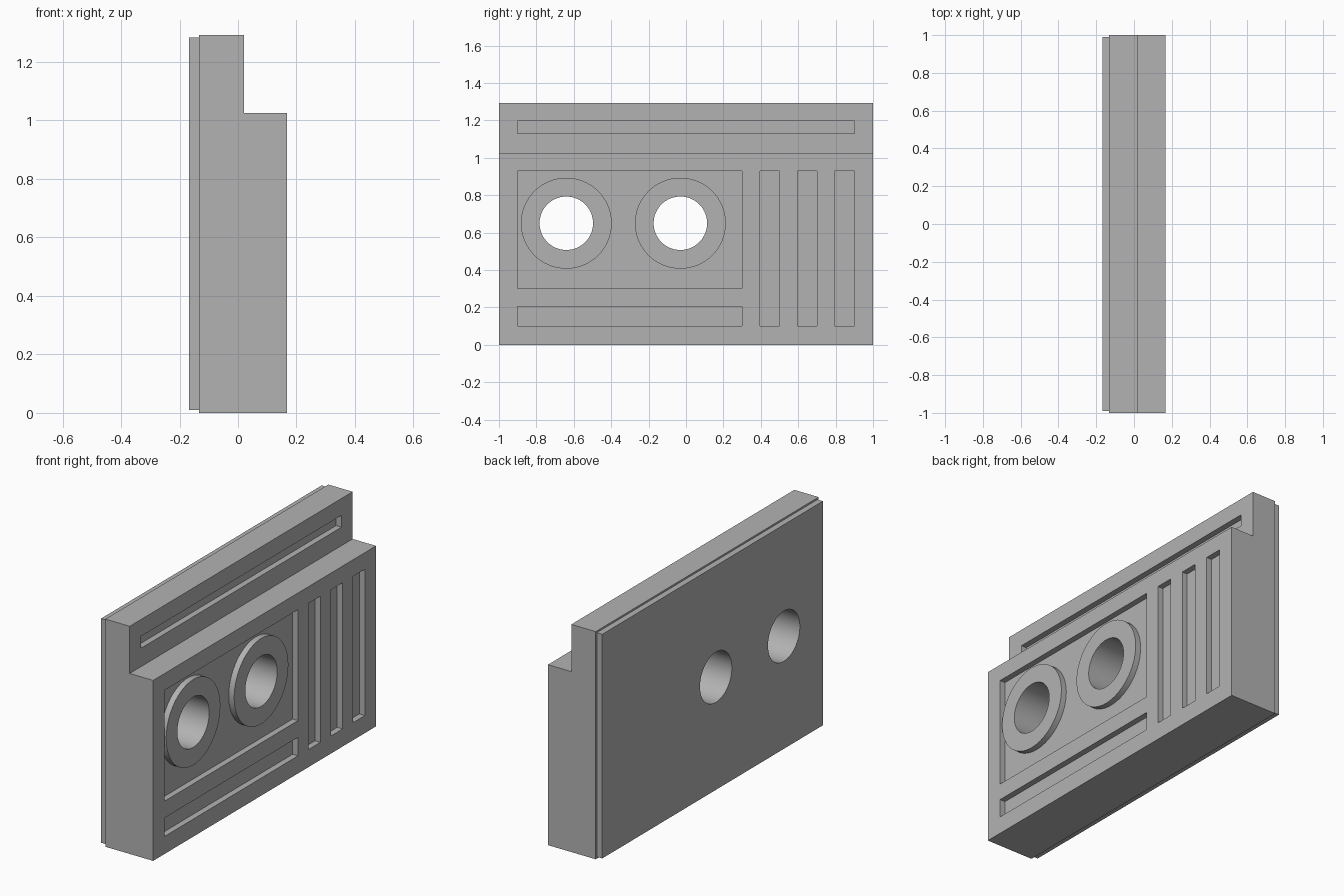
import bpy, bmesh, math
from mathutils import Matrix

cube = bpy.data.objects.get("Cube")
if cube:
    bpy.data.objects.remove(cube, do_unlink=True)

grey = bpy.data.materials.new("plain grey")
grey.use_nodes = True
colour = (0.45, 0.45, 0.45, 1)
grey.diffuse_color = colour
grey.node_tree.nodes["Principled BSDF"].inputs["Base Color"].default_value = colour

FACE, STEP, BACK, REAR = 0.167, 0.02, -0.133, -0.167   # x of the main planes
TOP, LEDGE, DEPTH = 1.293, 1.025, 0.034
HOLES = [(-0.64, 0.65), (-0.03, 0.65)]                 # y, z of the hole centres
HOLE_R, RING_R = 0.143, 0.243


def finish(name, bm):
    bmesh.ops.recalc_face_normals(bm, faces=bm.faces)
    me = bpy.data.meshes.new(name)
    bm.to_mesh(me)
    bm.free()
    ob = bpy.data.objects.new(name, me)
    bpy.context.collection.objects.link(ob)
    me.materials.append(grey)
    return ob


def box(name, x0, x1, y0, y1, z0, z1):
    bm = bmesh.new()
    m = (Matrix.Translation(((x0 + x1) / 2, (y0 + y1) / 2, (z0 + z1) / 2))
         @ Matrix.Diagonal((x1 - x0, y1 - y0, z1 - z0, 1)))
    bmesh.ops.create_cube(bm, size=1, matrix=m)
    return finish(name, bm)


def rod(name, y, z, r):
    """Cylinder along x, long enough to pass through everything."""
    bm = bmesh.new()
    m = Matrix.Translation((0, y, z)) @ Matrix.Rotation(math.pi / 2, 4, 'Y')
    bmesh.ops.create_cone(bm, cap_ends=True, segments=64, radius1=r, radius2=r,
                          depth=1, matrix=m)
    return finish(name, bm)


def cut(target, cutter):
    """Subtract the cutter, apply the result and discard the cutter."""
    mod = target.modifiers.new("cut", 'BOOLEAN')
    mod.operation, mod.solver, mod.object = 'DIFFERENCE', 'EXACT', cutter
    deps = bpy.context.evaluated_depsgraph_get()
    me = bpy.data.meshes.new_from_object(target.evaluated_get(deps))
    target.modifiers.clear()
    target.data = me
    bpy.data.objects.remove(cutter, do_unlink=True)


# Stepped body: L profile extruded along y
bm = bmesh.new()
profile = [(BACK, 0), (FACE, 0), (FACE, LEDGE), (STEP, LEDGE), (STEP, TOP), (BACK, TOP)]
face = bm.faces.new([bm.verts.new((x, -1, z)) for x, z in profile])
ext = bmesh.ops.extrude_face_region(bm, geom=[face])
bmesh.ops.translate(bm, vec=(0, 2, 0),
                    verts=[v for v in ext["geom"] if isinstance(v, bmesh.types.BMVert)])
body = finish("stepped_body", bm)

# Sunken panel that leaves the two raised rings standing
panel = box("panel_cutter", FACE - DEPTH, FACE + 0.1, -0.9, 0.3, 0.3, 0.93)
for y, z in HOLES:
    cut(panel, rod("ring_island", y, z, RING_R))
cut(body, panel)

# Grooves: lower bar, three upright slots, and a bar above the ledge
grooves = [(FACE, -0.9, 0.3, 0.1, 0.205), (STEP, -0.9, 0.9, 1.13, 1.197)]
grooves += [(FACE, y, y + 0.105, 0.1, 0.93) for y in (0.395, 0.595, 0.795)]
for x, y0, y1, z0, z1 in grooves:
    cut(body, box("groove_cutter", x - DEPTH, x + 0.1, y0, y1, z0, z1))

# Thin backing plate, slightly smaller than the body
plate = box("back_plate", REAR, BACK, -0.99, 0.99, 0.01, 1.283)

# Through holes in both parts
for part in (body, plate):
    for y, z in HOLES:
        cut(part, rod("hole_cutter", y, z, HOLE_R))

# Smooth round walls, crisp edges
bpy.ops.object.select_all(action='DESELECT')
for part in (body, plate):
    part.select_set(True)
bpy.context.view_layer.objects.active = body
bpy.ops.object.shade_smooth_by_angle(angle=math.radians(30))
